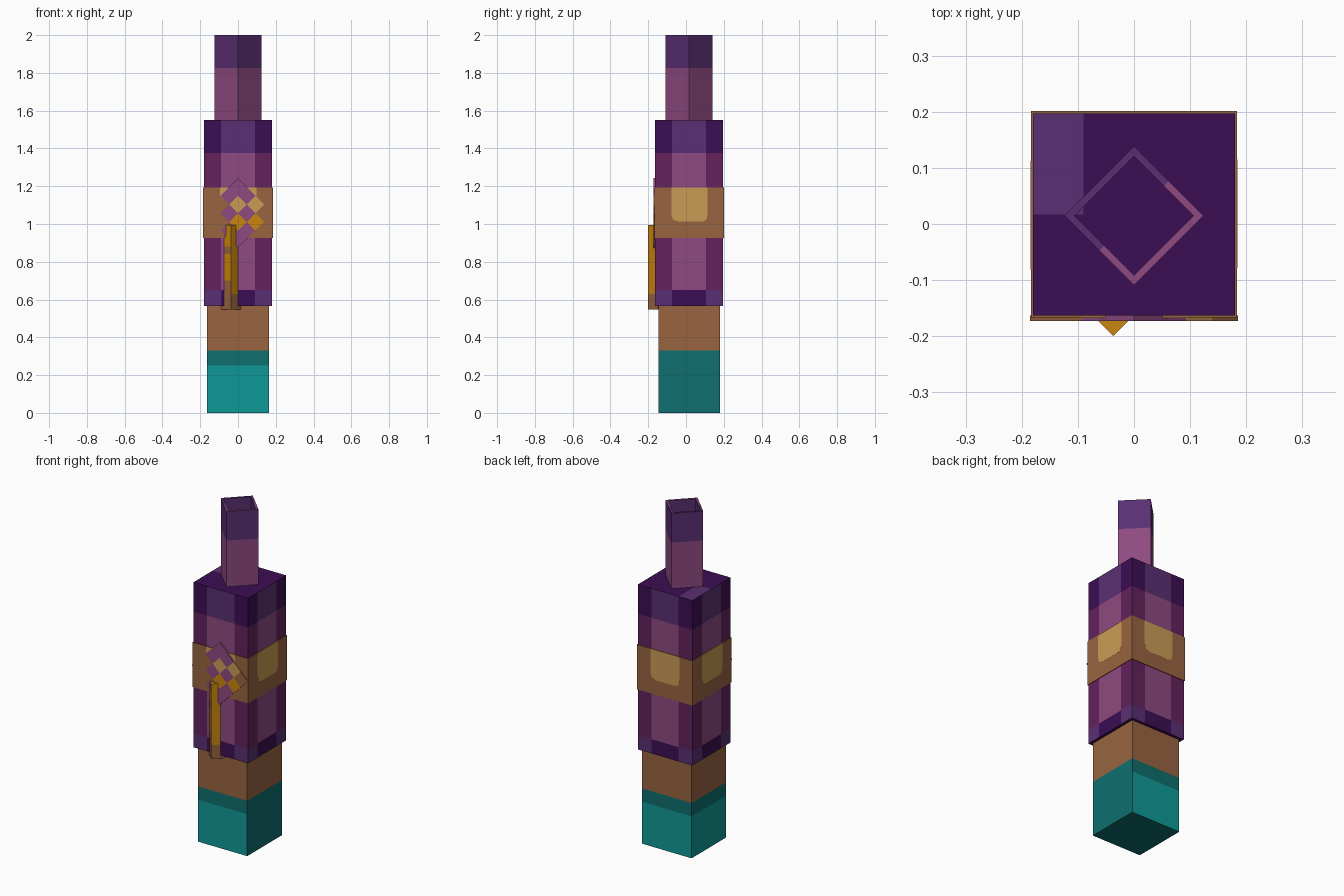
import bpy, bmesh, math
from mathutils import Matrix, Vector

if "Cube" in bpy.data.objects:
    bpy.data.objects.remove(bpy.data.objects["Cube"])

COLOURS = {
    "dark_purple": "3C0E53", "light_purple": "5A2F72", "plum": "63225C",
    "mauve": "8E4A80", "brown": "996440", "gold": "C99C55",
    "orange": "C9850F", "teal": "0F9996", "dark_teal": "0E6E6D",
}
CY = 0.017  # y of the shared vertical axis


def linear(h):
    c = [int(h[i:i + 2], 16) / 255 for i in (0, 2, 4)]
    return [v / 12.92 if v <= 0.04045 else ((v + 0.055) / 1.055) ** 2.4 for v in c] + [1]


MATS = {}
for key, h in COLOURS.items():
    MATS[key] = bpy.data.materials.new(key)
    MATS[key].diffuse_color = linear(h)


def finish(name, bm, rule, matrix=Matrix()):
    """Colour each face by rule(centre, normal), then make the object."""
    bm.normal_update()
    me = bpy.data.meshes.new(name)
    used = []
    for f in bm.faces:
        key = rule(f.calc_center_median(), f.normal)
        if key not in used:
            used.append(key)
            me.materials.append(MATS[key])
        f.material_index = used.index(key)
    bm.transform(matrix)
    bm.to_mesh(me)
    bm.free()
    ob = bpy.data.objects.new(name, me)
    bpy.context.collection.objects.link(ob)
    return ob


def cut(bm, axis, values):
    """Slice all faces at the given positions along an axis."""
    for v in values:
        n = Vector(axis).normalized()
        bmesh.ops.bisect_plane(bm, geom=bm.verts[:] + bm.edges[:] + bm.faces[:],
                               plane_co=n * v, plane_no=n)


def box(lo, hi):
    bm = bmesh.new()
    bmesh.ops.create_cube(bm, size=1)
    for v in bm.verts:
        v.co = [lo[i] + (v.co[i] + 0.5) * (hi[i] - lo[i]) for i in range(3)]
    return bm


X, Y, Z = (1, 0, 0), (0, 1, 0), (0, 0, 1)
AXIS = Matrix.Translation((0, CY, 0))

# Lower shaft: teal foot, brown above; the right side and bottom are all dark teal
def shaft_rule(c, n):
    if c.z > 0.33:
        return "brown"
    return "dark_teal" if c.z > 0.25 or n.x > 0.5 or n.z < -0.5 else "teal"

bm = box((-0.163, -0.163, 0), (0.163, 0.163, 0.60))
cut(bm, Z, (0.25, 0.33))
finish("lower_shaft", bm, shaft_rule, AXIS)


# Main body: purple bands with lighter centre panels on each side
def body_rule(c, n):
    if n.z > 0.5:
        return "light_purple" if c.x < -0.09 and c.y > 0 else "dark_purple"
    if n.z < -0.5:
        return "dark_purple"
    centre = abs(c.y if abs(n.x) > 0.5 else c.x) < 0.09
    if c.z < 0.65:
        return "dark_purple" if centre else "light_purple"
    if c.z < 1.375:
        return "mauve" if centre else "plum"
    return "light_purple" if centre else "dark_purple"

bm = box((-0.18, -0.18, 0.565), (0.18, 0.18, 1.55))
cut(bm, X, (-0.09, 0.09))
cut(bm, Y, (-0.09, 0, 0.09))
cut(bm, Z, (0.65, 1.375))
finish("main_body", bm, body_rule, AXIS)

# Brown band around the body
finish("band", box((-0.184, -0.184, 0.925), (0.184, 0.184, 1.192)),
       lambda c, n: "brown", AXIS)

# Gold plates with clipped lower corners, one per side of the band
for i, side in enumerate(("front", "right", "back", "left")):
    bm = bmesh.new()
    outline = [(-0.095, 1.192), (-0.095, 1.05), (-0.085, 1.022), (-0.055, 1.012),
               (0.07, 1.012), (0.09, 1.022), (0.098, 1.05), (0.098, 1.192)]
    face = bm.faces.new([bm.verts.new((u, -0.1845, z)) for u, z in outline])
    ext = bmesh.ops.extrude_face_region(bm, geom=[face])
    bmesh.ops.translate(bm, vec=(0, 0.002, 0),
                        verts=[v for v in ext["geom"] if isinstance(v, bmesh.types.BMVert)])
    bmesh.ops.recalc_face_normals(bm, faces=bm.faces)
    finish(side + "_gold_plate", bm, lambda c, n: "gold",
           AXIS @ Matrix.Rotation(i * math.pi / 2, 4, "Z"))

# Chequered diamond plate on the front
H = 0.185 / math.sqrt(2)
CELLS = {(2, 2): "gold", (3, 1): "gold", (1, 1): "orange", (2, 0): "orange",
         (1, 3): "brown", (0, 2): "brown", (3, 0): "brown", (0, 3): "brown"}

def diamond_rule(c, n):
    i, j = (min(3, int((v + H) / (H / 2))) for v in (c.x, c.z))
    return CELLS.get((i, j), "mauve")

bm = box((-H, -0.005, -H), (H, 0.005, H))
for axis in (X, Z):
    cut(bm, axis, (-H / 2, 0, H / 2))
finish("diamond_plate", bm, diamond_rule,
       Matrix.Translation((0, -0.168, 1.058)) @ Matrix.Rotation(-math.pi / 4, 4, "Y"))


# Handle: square bar turned on its corner, part sunk into the body
def handle_rule(c, n):
    if c.z < 0.63 or n.z < -0.5:
        return "brown"
    if n.x < -0.5 and (c.z < 0.70 or 0.84 < c.z < 0.88):
        return "brown"
    return "orange"

R = 0.053 / math.sqrt(2)
bm = box((-R, -R, 0.547), (R, R, 0.995))
cut(bm, Z, (0.63, 0.70, 0.84, 0.88))
finish("handle", bm, handle_rule,
       Matrix.Translation((-0.037, -0.147, 0)) @ Matrix.Rotation(math.pi / 4, 4, "Z"))

# Hollow tip: open square tube turned on its corner
def tip_rule(c, n):
    if n.z > 0.5:
        return "mauve" if c.x > c.y else "light_purple"
    return "light_purple" if c.z > 1.825 else "mauve"

bm = bmesh.new()
rings = [[bm.verts.new((r * math.cos(k * math.pi / 2), r * math.sin(k * math.pi / 2), z))
          for k in range(4)]
         for r, z in ((0.124, 1.55), (0.124, 2.0), (0.106, 2.0), (0.106, 1.55))]
for a, b in zip(rings, rings[1:]):
    for k in range(4):
        m = (k + 1) % 4
        bm.faces.new((a[k], a[m], b[m], b[k]))
cut(bm, Z, (1.825,))
cut(bm, (1, -1, 0), (0,))
finish("hollow_tip", bm, tip_rule, Matrix.Translation((0, 0.015, 0)))

for m in bpy.data.materials:
    if m.users and not m.is_grease_pencil:
        m.use_nodes = True
        m.node_tree.nodes["Principled BSDF"].inputs["Base Color"].default_value = m.diffuse_color
